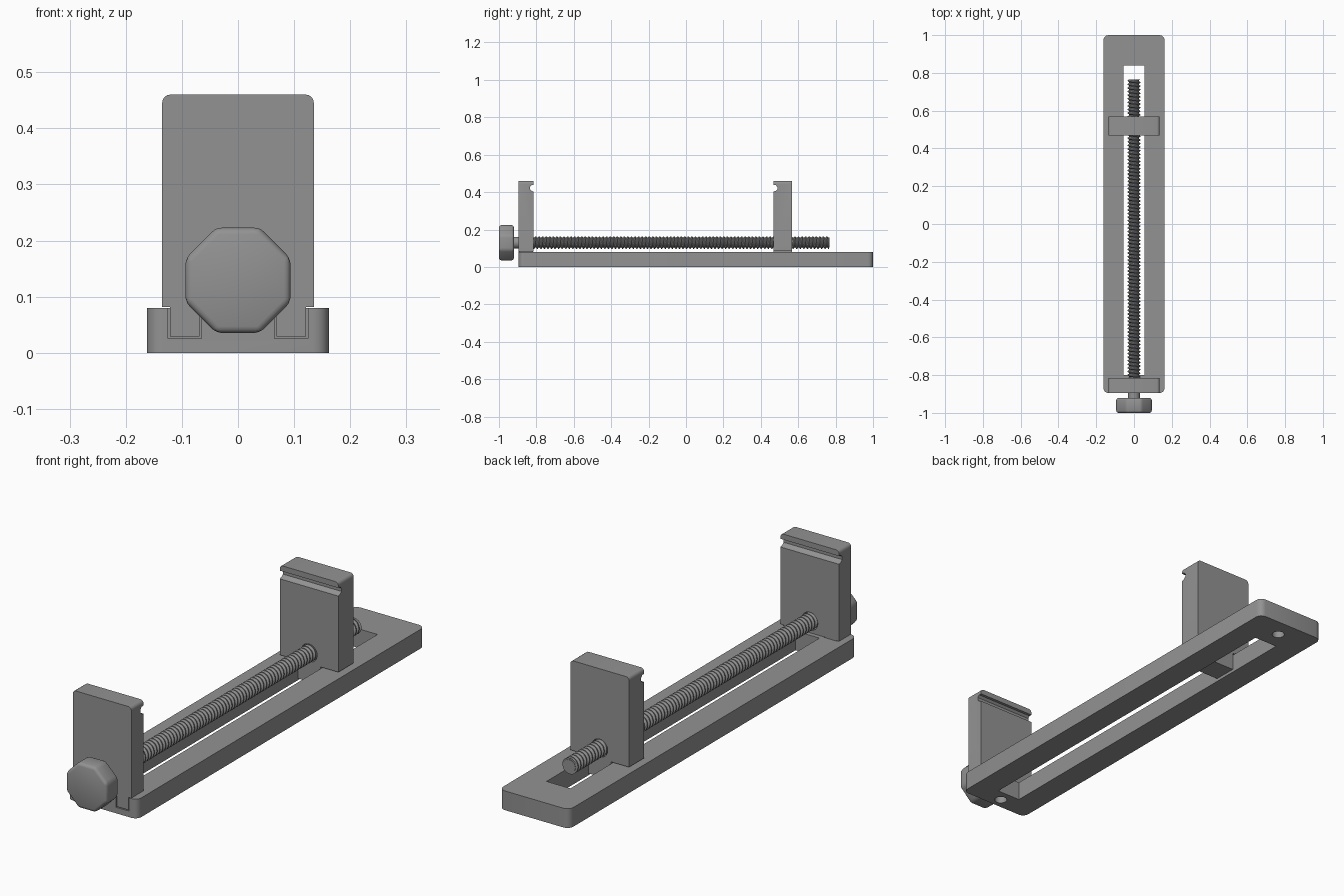
import bpy, bmesh, math
from mathutils import Matrix, Vector

if "Cube" in bpy.data.objects:
    bpy.data.objects.remove(bpy.data.objects["Cube"])

grey = bpy.data.materials.new("machined_grey")
grey.diffuse_color = (0.29, 0.29, 0.29, 1)
grey.use_nodes = True
grey.node_tree.nodes["Principled BSDF"].inputs["Base Color"].default_value = grey.diffuse_color


def finish(name, bm):
    bmesh.ops.recalc_face_normals(bm, faces=bm.faces)
    me = bpy.data.meshes.new(name)
    bm.to_mesh(me)
    bm.free()
    me.materials.append(grey)
    ob = bpy.data.objects.new(name, me)
    bpy.context.collection.objects.link(ob)
    return ob


def prism(name, pts, lo, hi, place, bevel=0.0, pick=None, segs=4):
    """Extrude a 2D outline; place(a, b, c) maps outline and depth to space."""
    bm = bmesh.new()
    rings = [[bm.verts.new(place(a, b, c)) for a, b in pts] for c in (lo, hi)]
    bm.faces.new(rings[0])
    bm.faces.new(rings[1][::-1])
    n = len(pts)
    for i in range(n):
        j = (i + 1) % n
        bm.faces.new((rings[0][i], rings[1][i], rings[1][j], rings[0][j]))
    bmesh.ops.recalc_face_normals(bm, faces=bm.faces)
    if bevel:
        edges = [e for e in bm.edges if pick is None or pick(e)]
        bmesh.ops.bevel(bm, geom=edges, offset=bevel, segments=segs,
                        profile=0.5, affect='EDGES')
    return finish(name, bm)


def box(name, x0, x1, y0, y1, z0, z1, **kw):
    pts = [(x0, y0), (x1, y0), (x1, y1), (x0, y1)]
    return prism(name, pts, z0, z1, lambda a, b, c: (a, b, c), **kw)


def rod(name, r, lo, hi, axis, centre, segs=32):
    pts = [(r * math.cos(2 * math.pi * i / segs), r * math.sin(2 * math.pi * i / segs))
           for i in range(segs)]
    if axis == 'Y':
        return prism(name, pts, lo, hi, lambda a, b, c: (a, c, centre + b))
    return prism(name, pts, lo, hi, lambda a, b, c: (a, centre + b, c))


def cut(ob, cutters):
    for c in cutters:
        c.hide_render = True
        m = ob.modifiers.new("cut", 'BOOLEAN')
        m.operation, m.solver, m.object = 'DIFFERENCE', 'EXACT', c
        bpy.context.view_layer.objects.active = ob
        bpy.ops.object.modifier_apply(modifier=m.name)
        bpy.data.objects.remove(c)


SCREW_Z = 0.13
JAW_X = 0.135

# Base rail with slot, front notches and two blind mounting holes
base = box("base_rail", -0.162, 0.162, -0.895, 1.0, 0, 0.08, bevel=0.027,
           pick=lambda e: abs(e.verts[0].co.z - e.verts[1].co.z) > 0.05)
cut(base, [box("slot_cutter", -0.055, 0.055, -0.80, 0.84, -0.1, 0.2)]
    + [box("notch_cutter", min(s * 0.065, s * 0.125), max(s * 0.065, s * 0.125),
           -1.0, -0.815, 0.025, 0.2) for s in (-1, 1)]
    + [rod("hole_cutter", 0.025, -0.1, 0.05, 'Z', y) for y in (-0.85, 0.92)])


def jaw(name, back, face, bottom):
    """Jaw plate whose gripping face has a lip and a stepped groove."""
    s = 1 if face > back else -1
    pts = [(back, bottom), (face, bottom), (face, 0.403), (face - s * 0.012, 0.407),
           (face - s * 0.020, 0.415), (face - s * 0.020, 0.428),
           (face - s * 0.012, 0.437), (face, 0.437), (face, 0.46), (back, 0.46)]

    def top_corner(e):
        a, b = (v.co for v in e.verts)
        return min(a.z, b.z) > 0.459 and abs(a.x - b.x) < 1e-5

    ob = prism(name, pts, -JAW_X, JAW_X, lambda a, b, c: (c, a, b),
               bevel=0.014, pick=top_corner)
    cut(ob, [rod("bore_cutter", 0.037, min(back, face) - 0.05,
                 max(back, face) + 0.05, 'Y', SCREW_Z)])
    return ob


# Fixed jaw with two pegs seated in the base notches
jaw("fixed_jaw", -0.895, -0.815, 0.082)
for side, s in (("left", -1), ("right", 1)):
    xs = sorted((s * 0.069, s * 0.121))
    box("jaw_peg_" + side, xs[0], xs[1], -0.895, -0.818, 0.029, 0.082)

# Sliding jaw with the guide block that runs in the slot
jaw("sliding_jaw", 0.568, 0.468, 0.086)
box("jaw_guide", -0.052, 0.052, 0.468, 0.568, 0.01, 0.086)


# Threaded screw: a helical ridge swept around a core
def thread(name, lo, hi, root, crest, pitch, n=20):
    prof = [(0.0, root), (0.2, root), (0.5, crest), (0.7, crest)]
    turns = int((hi - lo) / pitch) + 3
    bm = bmesh.new()
    grid = []
    for i in range(turns * n + 1):
        t = 2 * math.pi * i / n
        row = []
        for off, r in prof:
            y = lo + pitch * (i / n + off - 1.5)
            row.append(bm.verts.new((r * math.cos(t), min(max(y, lo), hi),
                                     SCREW_Z + r * math.sin(t))))
        grid.append(row)
    for i in range(turns * n):
        for j in range(4):
            if j < 3:
                a, b, c, d = grid[i][j], grid[i + 1][j], grid[i + 1][j + 1], grid[i][j + 1]
            elif i + n + 1 < len(grid):
                a, b, c, d = grid[i][3], grid[i + 1][3], grid[i + n + 1][0], grid[i + n][0]
            else:
                continue
            bm.faces.new((a, b, c, d))
    flat = [f for f in bm.faces if f.calc_area() < 1e-9]
    bmesh.ops.delete(bm, geom=flat, context='FACES')
    bmesh.ops.remove_doubles(bm, verts=bm.verts, dist=1e-6)
    return finish(name, bm)


thread("screw_thread", -0.83, 0.765, 0.026, 0.034, 0.019)
rod("screw_core", 0.0262, -0.83, 0.766, 'Y', SCREW_Z, 20)
rod("screw_neck", 0.031, -0.93, -0.825, 'Y', SCREW_Z)

# Eight-sided knob with softened edges
R = 0.094 / math.cos(math.pi / 8)
octagon = [(R * math.cos(math.pi * (i + 0.5) / 4), R * math.sin(math.pi * (i + 0.5) / 4))
           for i in range(8)]
prism("knob", octagon, -1.0, -0.92, lambda a, b, c: (a, c, SCREW_Z - 0.001 + b),
      bevel=0.012, segs=3)

# Smooth the rounds, keep the hard edges
bpy.ops.object.select_all(action='SELECT')
bpy.context.view_layer.objects.active = base
bpy.ops.object.shade_smooth_by_angle(angle=math.radians(30))
